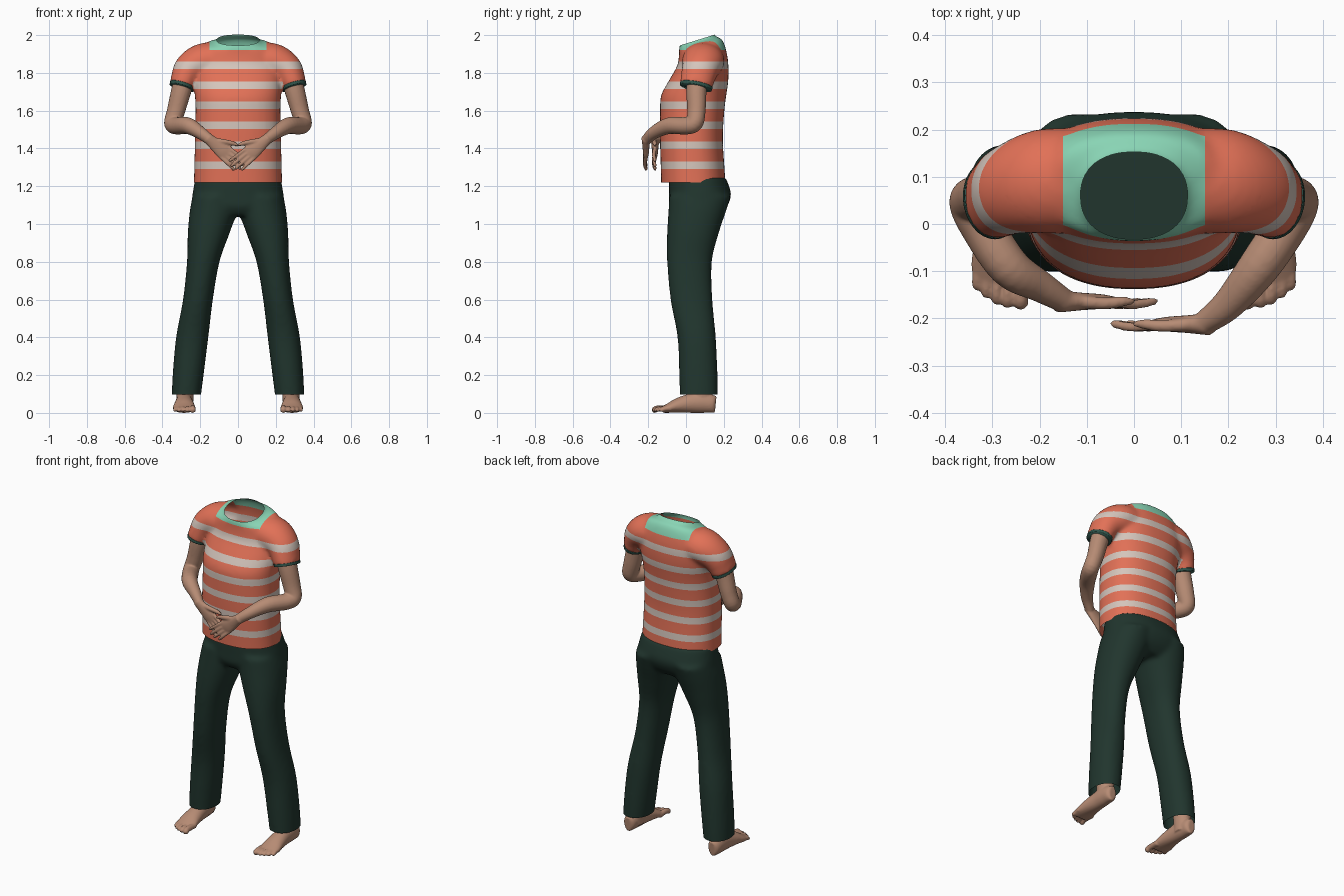
import bpy, bmesh, math
from mathutils import Vector

if "Cube" in bpy.data.objects:
    bpy.data.objects.remove(bpy.data.objects["Cube"])


def colour(name, rgb):
    m = bpy.data.materials.new(name)
    m.diffuse_color = (*rgb, 1)
    m.use_nodes = True
    m.node_tree.nodes["Principled BSDF"].inputs["Base Color"].default_value = m.diffuse_color
    return m


ORANGE = colour("coral_cloth", (0.76, 0.165, 0.095))
WHITE = colour("pale_stripe", (0.66, 0.56, 0.50))
MINT = colour("mint_collar", (0.25, 0.66, 0.46))
DARK = colour("dark_green_cloth", (0.015, 0.036, 0.027))
SKIN = colour("skin", (0.47, 0.26, 0.175))
HEM = colour("sleeve_trim", (0.03, 0.09, 0.07))


def dense(rows, k=5):
    """Smoothly interpolate a list of equal-length tuples."""
    out = []
    for i in range(len(rows) - 1):
        p0, p1 = rows[max(i - 1, 0)], rows[i]
        p2, p3 = rows[i + 1], rows[min(i + 2, len(rows) - 1)]
        for j in range(k):
            t = j / k
            out.append([0.5 * (2 * b + (c - a) * t + (2 * a - 5 * b + 4 * c - d) * t * t
                               + (3 * b - a - 3 * c + d) * t ** 3)
                        for a, b, c, d in zip(p0, p1, p2, p3)])
    return out + [list(rows[-1])]


def skin_rings(bm, rings):
    n = len(rings[0])
    vs = [[bm.verts.new(p) for p in r] for r in rings]
    for a, b in zip(vs, vs[1:]):
        for i in range(n):
            bm.faces.new((a[i], a[(i + 1) % n], b[(i + 1) % n], b[i]))
    bm.faces.new(vs[0])
    bm.faces.new(vs[-1])


def power(v, p):
    return math.copysign(abs(v) ** (2 / p), v)


def box_loft(bm, rows, p=2.3, n=40):
    """Level rings: (x0, x1, y0, y1, z, tilt)."""
    rings = []
    for x0, x1, y0, y1, z, tilt in dense(rows):
        ring = []
        for i in range(n):
            a = math.tau * i / n
            x = (x0 + x1) / 2 + (x1 - x0) / 2 * power(math.cos(a), p)
            y = (y0 + y1) / 2 + (y1 - y0) / 2 * power(math.sin(a), p)
            ring.append((x, y, z + tilt * (y - 0.06)))
        rings.append(ring)
    skin_rings(bm, rings)


def tube(bm, rows, ref, n=20, s=1):
    """Rings square to a path: (x, y, z, radius along ref, other radius)."""
    pts = dense(rows)
    rings = []
    for i, (x, y, z, a, b) in enumerate(pts):
        t = (Vector(pts[min(i + 1, len(pts) - 1)][:3]) - Vector(pts[max(i - 1, 0)][:3])).normalized()
        u = Vector(ref)
        u = (u - t * u.dot(t)).normalized()
        v = t.cross(u)
        ring = []
        for j in range(n):
            w = math.tau * j / n
            q = Vector((x, y, z)) + u * a * math.cos(w) + v * b * math.sin(w)
            ring.append((q.x * s, q.y, q.z))
        rings.append(ring)
    skin_rings(bm, rings)


def fuse(bm, voxel, smooth):
    """Fuse overlapping parts into one soft surface."""
    bmesh.ops.recalc_face_normals(bm, faces=bm.faces)
    me = bpy.data.meshes.new("fuse")
    bm.to_mesh(me)
    bm.free()
    ob = bpy.data.objects.new("fuse", me)
    bpy.context.collection.objects.link(ob)
    mod = ob.modifiers.new("fuse", 'REMESH')
    mod.mode = 'VOXEL'
    mod.voxel_size = voxel
    dg = bpy.context.evaluated_depsgraph_get()
    done = bpy.data.meshes.new_from_object(ob.evaluated_get(dg))
    bpy.data.objects.remove(ob)
    out = bmesh.new()
    out.from_mesh(done)
    for _ in range(smooth):
        bmesh.ops.smooth_vert(out, verts=out.verts, factor=0.5,
                              use_axis_x=True, use_axis_y=True, use_axis_z=True)
    return out


def cut(bm, co, no, clear=False):
    bmesh.ops.bisect_plane(bm, geom=bm.verts[:] + bm.edges[:] + bm.faces[:],
                           plane_co=co, plane_no=no, clear_outer=clear)


def finish(name, bm, mats, rule=None):
    for f in bm.faces:
        f.smooth = True
        f.material_index = rule(f.calc_center_median()) if rule else 0
    me = bpy.data.meshes.new(name)
    bm.to_mesh(me)
    bm.free()
    for m in mats:
        me.materials.append(m)
    ob = bpy.data.objects.new(name, me)
    bpy.context.collection.objects.link(ob)
    return ob


# Shirt: torso and sleeves fused, then opened at neck and hem
bm = bmesh.new()
torso = [(0.236, -.130, .212, 1.16, 0), (0.232, -.133, .205, 1.28, 0), (0.228, -.138, .195, 1.45, 0),
         (0.225, -.137, .203, 1.60, 0), (0.228, -.132, .213, 1.68, 0), (0.232, -.090, .224, 1.76, 0),
         (0.230, -.048, .224, 1.84, .05), (0.215, -.038, .212, 1.90, .15), (0.180, -.036, .190, 1.945, .25),
         (0.125, -.038, .158, 1.962, .31), (0.106, -.028, .147, 1.985, .31), (0.104, -.026, .145, 2.03, .31)]
box_loft(bm, [(-w, w, y0, y1, z, t) for w, y0, y1, z, t in torso])
for s in (1, -1):
    tube(bm, [(.10, .092, 1.868, .11, .096), (.19, .09, 1.858, .112, .097), (.255, .075, 1.818, .098, .087),
              (.285, .06, 1.765, .090, .072), (.298, .053, 1.725, .087, .066)], (0, 1, 0), 32, s)
bm = fuse(bm, 0.011, 5)
cut(bm, (0, 0, 1.22), (0, 0, -1), True)
cut(bm, (0, .06, 1.974), (0, -.31, 1), True)
STRIPES = [1.31 + 0.106 * i for i in range(6)]
for z in STRIPES:
    for d in (-.02, .02):
        cut(bm, (0, 0, z + d), (0, 0, 1))
cut(bm, (0, 0, 1.92), (0, 0, 1))
for x in (-.15, .15):
    cut(bm, (x, 0, 0), (1, 0, 0))


def shirt_rule(c):
    if c.z > 1.92 and abs(c.x) < .15:
        return 2
    if c.z < 1.79 and abs(c.x) > .24:
        return 0
    return int(any(abs(c.z - z) < .02 for z in STRIPES))


finish("shirt", bm, [ORANGE, WHITE, MINT], shirt_rule)

# Sleeve trims
for s, side in ((1, "left"), (-1, "right")):
    bm = bmesh.new()
    tube(bm, [(.2945, .055, 1.737, .087, .067), (.299, .052, 1.722, .086, .066)], (0, 1, 0), 32, s)
    bmesh.ops.recalc_face_normals(bm, faces=bm.faces)
    finish(side + "_sleeve_trim", bm, [HEM])

# Trousers: pelvis and two legs
bm = bmesh.new()
box_loft(bm, [(-w, w, y0, y1, z, 0) for w, y0, y1, z in
              [(.226, -.088, .208, 1.25), (.234, -.09, .228, 1.20), (.242, -.09, .239, 1.15),
               (.240, -.088, .215, 1.09), (.19, -.06, .17, 1.045)]])
leg = [(.0, .240, -.088, .238, 1.15), (.004, .255, -.093, .213, 1.07), (.045, .266, -.1, .173, .95),
       (.098, .270, -.1, .137, .80), (.133, .291, -.082, .14, .60), (.157, .328, -.045, .158, .40),
       (.182, .346, -.036, .167, .20), (.200, .352, -.031, .168, .06)]
for s in (1, -1):
    box_loft(bm, [(s * a, s * b, c, d, z, 0) for a, b, c, d, z in leg], 2.15)
bm = fuse(bm, 0.011, 6)
cut(bm, (0, 0, .097), (0, 0, -1), True)
finish("trousers", bm, [DARK])


# Arms with folded hands; one hand rests in front of the other
def arm(name, s, hy):
    bm = bmesh.new()
    tube(bm, [(.275, .06, 1.80, .054, .06), (.302, .055, 1.70, .052, .055), (.328, .055, 1.60, .047, .05),
              (.346, .045, 1.535, .045, .046), (.325, 0, 1.520, .046, .046), (.265, -.09, 1.520, .044, .044),
              (.20, hy * .8, 1.483, .034, .034), (.145, hy, 1.442, .025, .029)], (.78, -.62, 0), 20, s)
    d, w, o = Vector((-.765, 0, -.64)), Vector((-.64, 0, .765)), Vector((.145, hy, 1.442))
    out = Vector((0, -.008, 0))

    def row(along, across, a, b, lift=0):
        return (*(o + d * along + w * across + out * lift), a, b)
    tube(bm, [row(-.02, 0, .024, .027), row(.04, 0, .019, .036), row(.09, 0, .016, .043),
              row(.125, 0, .011, .040)], (0, 1, 0), 20, s)
    for k, length in zip((-1.5, -.5, .5, 1.5), (.080, .103, .112, .100)):
        c = k * .0215
        tube(bm, [row(.10, c, .011, .011), row(.12 + length * .4, c * 1.1, .0105, .0095, .8),
                  row(.11 + length, c * 1.2, .009, .0085), row(.12 + length, c * 1.2, .004, .004)], (0, 1, 0), 12, s)
    tube(bm, [row(.02, .015, .015, .016), row(.07, .048, .013, .013, .5), row(.105, .066, .011, .011),
              row(.13, .074, .005, .005)], (0, 1, 0), 12, s)
    finish(name, fuse(bm, 0.005, 2), [SKIN])


arm("left_arm", 1, -.212)
arm("right_arm", -1, -.164)

# Bare feet with toes
for s, side in ((1, "left"), (-1, "right")):
    bm = bmesh.new()
    foot = [(.105, .287, .020, .045, .157), (.104, .287, .036, .047, .14), (.095, .286, .043, .055, .09),
            (.085, .285, .046, .052, .03), (.062, .285, .054, .040, -.04), (.044, .285, .060, .026, -.09),
            (.030, .285, .052, .017, -.125)]
    tube(bm, [(x, y, h, w, h) for _, x, w, h, y in foot], (1, 0, 0), 24, s)
    tube(bm, [(.28, .085, .03, .042, .05), (.28, .085, .09, .045, .053), (.28, .08, .2, .05, .055)],
         (1, 0, 0), 20, s)
    for x, tip, r in ((.240, -.180, .017), (.268, -.178, .0125), (.291, -.170, .012),
                      (.313, -.157, .0115), (.333, -.140, .011)):
        tube(bm, [(x, -.08, .022, r, r), (x, tip + .035, .024, r * .9, r), (x, tip + .012, .016, r, r),
                  (x, tip, .013, r * .5, r * .5)], (1, 0, 0), 12, s)
    bm = fuse(bm, 0.005, 2)
    cut(bm, (0, 0, .18), (0, 0, 1), True)
    low = min(v.co.z for v in bm.verts)
    bmesh.ops.translate(bm, verts=bm.verts, vec=(0, 0, -low))
    finish(side + "_foot", bm, [SKIN])
